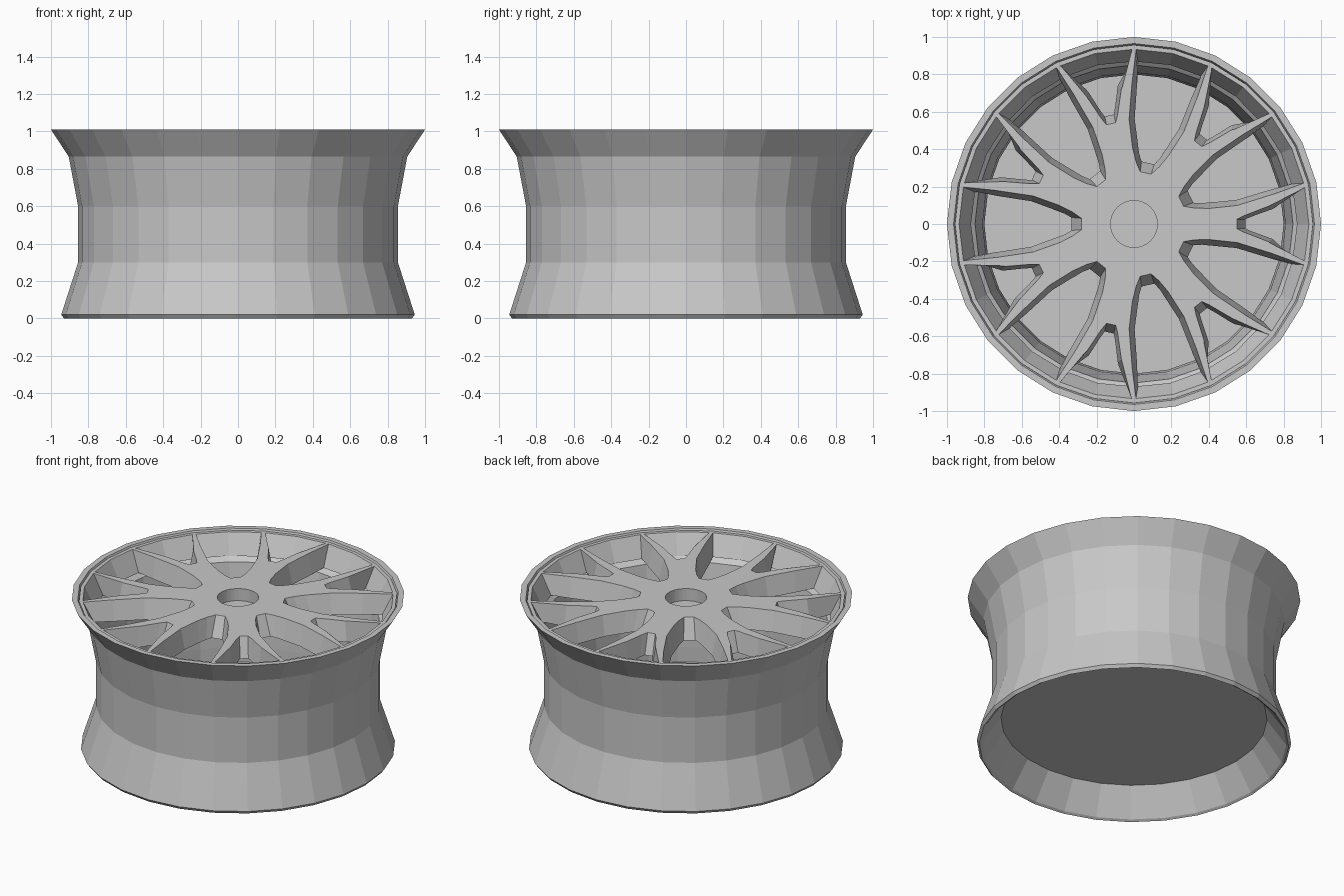
import bpy, bmesh, math
from mathutils import Vector, Matrix

cube = bpy.data.objects.get("Cube")
if cube:
    bpy.data.objects.remove(cube, do_unlink=True)

SIDES = 28
PAIRS = 7
TOP, BOTTOM = 1.0, 0.87      # spoke plate heights

metal = bpy.data.materials.new("light_grey_metal")
metal.use_nodes = True
grey = (0.58, 0.58, 0.58, 1)
metal.diffuse_color = grey
metal.node_tree.nodes["Principled BSDF"].inputs["Base Color"].default_value = grey


def finish(name, bm):
    bmesh.ops.recalc_face_normals(bm, faces=bm.faces)
    mesh = bpy.data.meshes.new(name)
    bm.to_mesh(mesh)
    bm.free()
    mesh.materials.append(metal)
    obj = bpy.data.objects.new(name, mesh)
    bpy.context.collection.objects.link(obj)
    return obj


def lathe(name, profile):
    """Revolve a closed (radius, height) profile around z."""
    bm = bmesh.new()
    rings = []
    for i in range(SIDES):
        a = math.tau * i / SIDES
        rings.append([bm.verts.new((r * math.cos(a), r * math.sin(a), z)) for r, z in profile])
    n = len(profile)
    for i in range(SIDES):
        a, b = rings[i], rings[(i + 1) % SIDES]
        for j in range(n):
            k = (j + 1) % n
            bm.faces.new((a[j], b[j], b[k], a[k]))
    return finish(name, bm)


def cone(bm, r_low, r_high, low, high, sides):
    place = Matrix.Translation((0, 0, (low + high) / 2))
    bmesh.ops.create_cone(bm, cap_ends=True, segments=sides, radius1=r_low,
                          radius2=r_high, depth=high - low, matrix=place)


def opening(bm, upper, lower, angle):
    """Tapered window between spokes, mirrored about its own centre line."""
    turn = Matrix.Rotation(angle, 3, 'Z')

    def loop(t):
        half = [Vector((*lo, BOTTOM)).lerp(Vector((*up, TOP)), t)
                for lo, up in zip(lower, upper)]
        mirrored = [Vector((p.x, -p.y, p.z)) for p in reversed(half[:-1])]
        return [bm.verts.new(turn @ p) for p in half + mirrored]

    a, b = loop(-0.1), loop(1.1)
    for i in range(len(a)):
        j = (i + 1) % len(a)
        bm.faces.new((a[i], a[j], b[j], b[i]))
    bm.faces.new(a)
    bm.faces.new(b)


# Barrel: outer wall, front lip, inner wall, rear lip
lathe("barrel", [
    (0.93, 0), (0.945, 0.02), (0.855, 0.3), (0.855, 0.6), (0.905, 0.865), (1, 1.01),
    (0.965, 1.01), (0.955, 0.985), (0.885, 0.87), (0.85, 0.84), (0.81, 0.6),
    (0.80, 0.3), (0.80, 0.18), (0.915, 0.01)])

# Disc closing the barrel near the rear
bm = bmesh.new()
cone(bm, 0.82, 0.82, 0.18, 0.2, SIDES)
floor = finish("barrel_floor", bm)

# Spoke plate: a tapered disc, before its windows are cut
bm = bmesh.new()
cone(bm, 0.89, 0.957, BOTTOM, TOP, SIDES)
plate = finish("spokes_and_hub", bm)
plate.data.transform(Matrix.Rotation(0, 4, 'Z'))

# Window outlines as half profiles, from the hub outwards
wide_top = [(0.28, 0.03), (0.33, 0.065), (0.40, 0.10), (0.54, 0.15),
            (0.73, 0.178), (0.912, 0.197), (0.935, 0)]
wide_low = [(0.335, 0.035), (0.37, 0.055), (0.43, 0.078), (0.55, 0.122),
            (0.73, 0.15), (0.85, 0.172), (0.872, 0)]
narrow_top = [(0.55, 0.025), (0.59, 0.045), (0.72, 0.095), (0.912, 0.197), (0.935, 0)]
narrow_low = [(0.595, 0.025), (0.63, 0.04), (0.74, 0.08), (0.85, 0.172), (0.872, 0)]

bm = bmesh.new()
for i in range(PAIRS):
    a = math.tau * i / PAIRS
    opening(bm, narrow_top, narrow_low, a)
    opening(bm, wide_top, wide_low, a + math.pi)
# Centre bore
cone(bm, 0.125, 0.125, 0.92, 1.05, 32)
cutter = finish("window_cutter", bm)
cutter.hide_render = True

# Cut the windows and bake the result
cut = plate.modifiers.new("windows", 'BOOLEAN')
cut.operation = 'DIFFERENCE'
cut.solver = 'EXACT'
cut.object = cutter
bpy.context.view_layer.update()
graph = bpy.context.evaluated_depsgraph_get()
baked = bpy.data.meshes.new_from_object(plate.evaluated_get(graph))
plate.modifiers.clear()
plate.data = baked
bpy.data.objects.remove(cutter, do_unlink=True)
